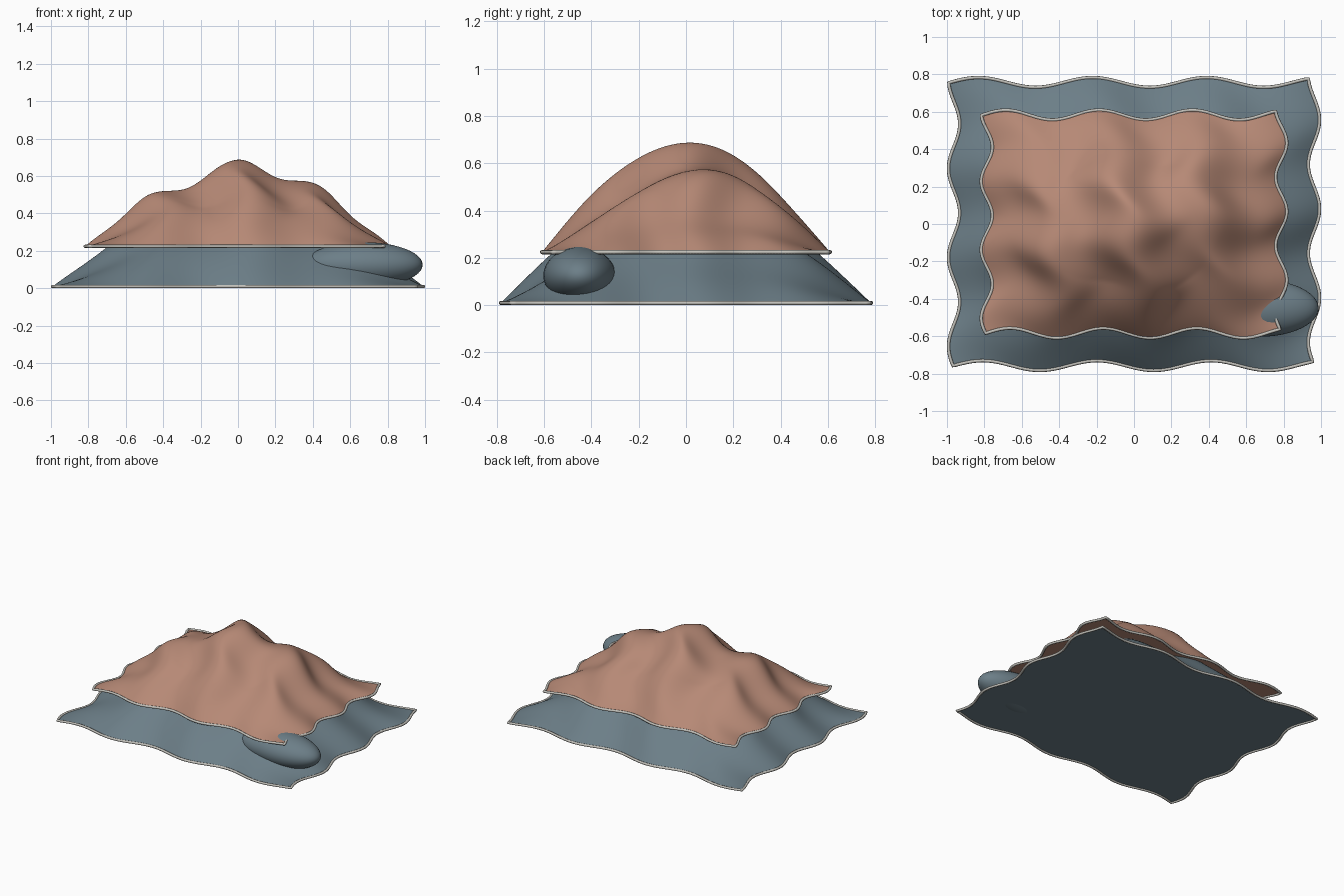
import bpy, bmesh
from math import cos, sin, pi, exp

if "Cube" in bpy.data.objects:
    bpy.data.objects.remove(bpy.data.objects["Cube"])


def material(name, color):
    m = bpy.data.materials.new(name)
    m.diffuse_color = (*color, 1)
    m.use_nodes = True
    m.node_tree.nodes["Principled BSDF"].inputs["Base Color"].default_value = m.diffuse_color
    return m


BLUE = material("slate_cloth", (0.15, 0.21, 0.245))
BROWN = material("clay_cloth", (0.47, 0.25, 0.18))
PALE = material("pale_trim", (0.55, 0.54, 0.50))
NU, NV = 120, 90


def sheet_point(u, v, sx, sy, z0, height, ripple):
    # wavy-edged rectangle, domed, with diagonal folds fading to the rim
    x = sx * u + 0.03 * cos(10 * v - 0.8)
    y = sy * v + 0.026 * cos(9.9 * (u + 0.2))
    dome = cos(pi * u / 2) * cos(pi * v / 2)
    fade = (1 - u ** 4) * (1 - v ** 4) * min(1, dome * 1.7)
    folds = cos(10.6 * u + 0.4 + 1.2 * v) - 0.95 + 0.2 * sin(5.5 * v + 4 * u)
    folds += 0.5 * exp(-((u - 0.34) / 0.15) ** 2 - ((v - 0.35) / 0.3) ** 2)
    return x, y, z0 + height * dome + ripple * fade * folds


def draped_sheet(name, mat, *shape):
    # closed body: domed top over a flat underside
    bm = bmesh.new()

    def layer(*s):
        grid = [[bm.verts.new(sheet_point(2 * i / NU - 1, 2 * j / NV - 1, *s))
                 for i in range(NU + 1)] for j in range(NV + 1)]
        return [bm.faces.new((grid[j][i], grid[j][i + 1],
                              grid[j + 1][i + 1], grid[j + 1][i]))
                for j in range(NV) for i in range(NU)]

    layer(*shape)
    under = layer(*shape[:3], 0, 0)
    bmesh.ops.reverse_faces(bm, faces=under)
    for f in bm.faces:
        f.smooth = True
    mesh = bpy.data.meshes.new(name)
    bm.to_mesh(mesh)
    bm.free()
    mesh.materials.append(mat)
    bpy.context.collection.objects.link(bpy.data.objects.new(name, mesh))


def rim_trim(name, *shape):
    # thin cord running round the sheet's edge
    uv = [(2 * i / NU - 1, -1) for i in range(NU)]
    uv += [(1, 2 * j / NV - 1) for j in range(NV)]
    uv += [(-a, -b) for a, b in uv]
    curve = bpy.data.curves.new(name, 'CURVE')
    curve.dimensions = '3D'
    curve.bevel_depth = 0.009
    curve.bevel_resolution = 2
    s = curve.splines.new('POLY')
    s.points.add(len(uv) - 1)
    for p, (u, v) in zip(s.points, uv):
        p.co = (*sheet_point(u, v, *shape), 1)
    s.use_cyclic_u = True
    curve.materials.append(PALE)
    bpy.context.collection.objects.link(bpy.data.objects.new(name, curve))


# Two draped sheets, each with its trim
LOWER = (0.962, 0.757, 0.009, 0.49, 0.02)
UPPER = (0.787, 0.583, 0.224, 0.462, 0.04)
draped_sheet("lower_sheet", BLUE, *LOWER)
rim_trim("lower_trim", *LOWER)
draped_sheet("upper_sheet", BROWN, *UPPER)
rim_trim("upper_trim", *UPPER)

# Rounded bolster poking out at the front right corner
bpy.ops.mesh.primitive_uv_sphere_add(segments=48, ring_count=24,
                                     location=(0.67, -0.45, 0.125))
bolster = bpy.context.object
bolster.name = "bolster"
bolster.scale = (0.317, 0.153, 0.121)
bolster.data.materials.append(BLUE)
bpy.ops.object.shade_smooth()
